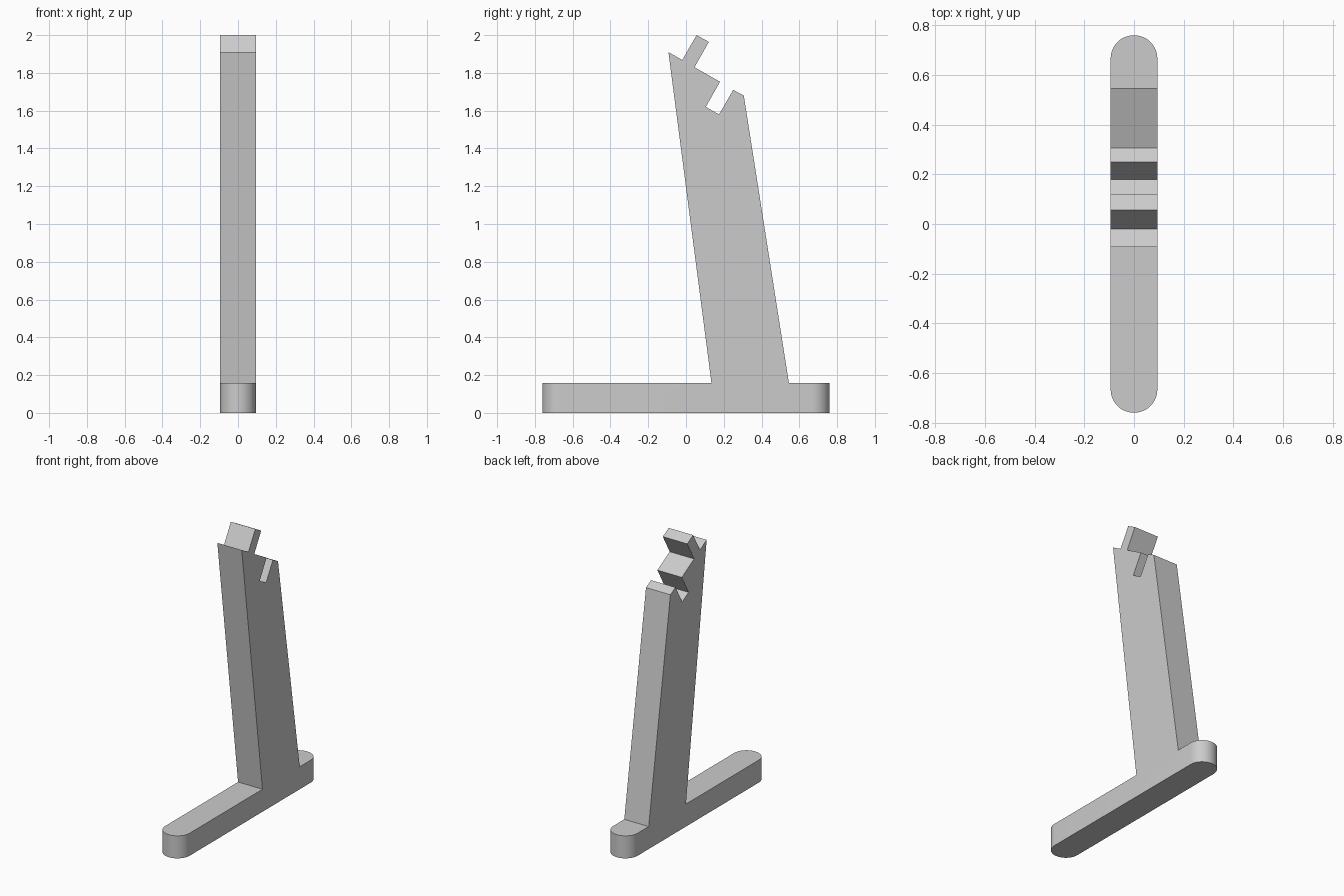
import bpy, bmesh, math
from mathutils import Vector

cube = bpy.data.objects.get("Cube")
if cube:
    bpy.data.objects.remove(cube, do_unlink=True)

HALF_WIDTH = 0.094
HALF_LENGTH = 0.76
BASE_TOP = 0.157

# Single flat colour
grey = bpy.data.materials.new("light_grey")
grey.use_nodes = True
colour = (0.6, 0.6, 0.6, 1)
grey.diffuse_color = colour
grey.node_tree.nodes["Principled BSDF"].inputs["Base Color"].default_value = colour

# Side outline: long foot, leaning post, stepped notches at the top
outline = [
    (-HALF_LENGTH, 0), (-HALF_LENGTH, BASE_TOP), (0.135, BASE_TOP),
    (-0.093, 1.91), (-0.02, 1.868), (0.056, 2.0), (0.121, 1.964),
    (0.045, 1.83), (0.18, 1.753), (0.105, 1.62), (0.175, 1.58),
    (0.25, 1.71), (0.306, 1.68), (0.545, BASE_TOP),
    (HALF_LENGTH, BASE_TOP), (HALF_LENGTH, 0),
]

# Extrude the outline across the width
bm = bmesh.new()
side = bm.faces.new([bm.verts.new((-HALF_WIDTH, y, z)) for y, z in outline])
extruded = bmesh.ops.extrude_face_region(bm, geom=[side])["geom"]
bmesh.ops.translate(bm, vec=Vector((2 * HALF_WIDTH, 0, 0)),
                    verts=[v for v in extruded if isinstance(v, bmesh.types.BMVert)])

# Round both ends of the foot into half circles
corners = [e for e in bm.edges
           if all(abs(abs(v.co.y) - HALF_LENGTH) < 1e-4 for v in e.verts)
           and abs(e.verts[0].co.z - e.verts[1].co.z) > 0.1]
bmesh.ops.bevel(bm, geom=corners, offset=HALF_WIDTH - 0.0002, offset_type='OFFSET',
                segments=12, profile=0.5, affect='EDGES')
bmesh.ops.remove_doubles(bm, verts=bm.verts, dist=0.001)
bmesh.ops.recalc_face_normals(bm, faces=bm.faces)

mesh = bpy.data.meshes.new("stand")
bm.to_mesh(mesh)
bm.free()
mesh.materials.append(grey)
stand = bpy.data.objects.new("stand", mesh)
bpy.context.collection.objects.link(stand)

# Smooth rounded ends, sharp edges elsewhere
bpy.ops.object.select_all(action='DESELECT')
stand.select_set(True)
bpy.context.view_layer.objects.active = stand
bpy.ops.object.shade_smooth_by_angle(angle=math.radians(30))
